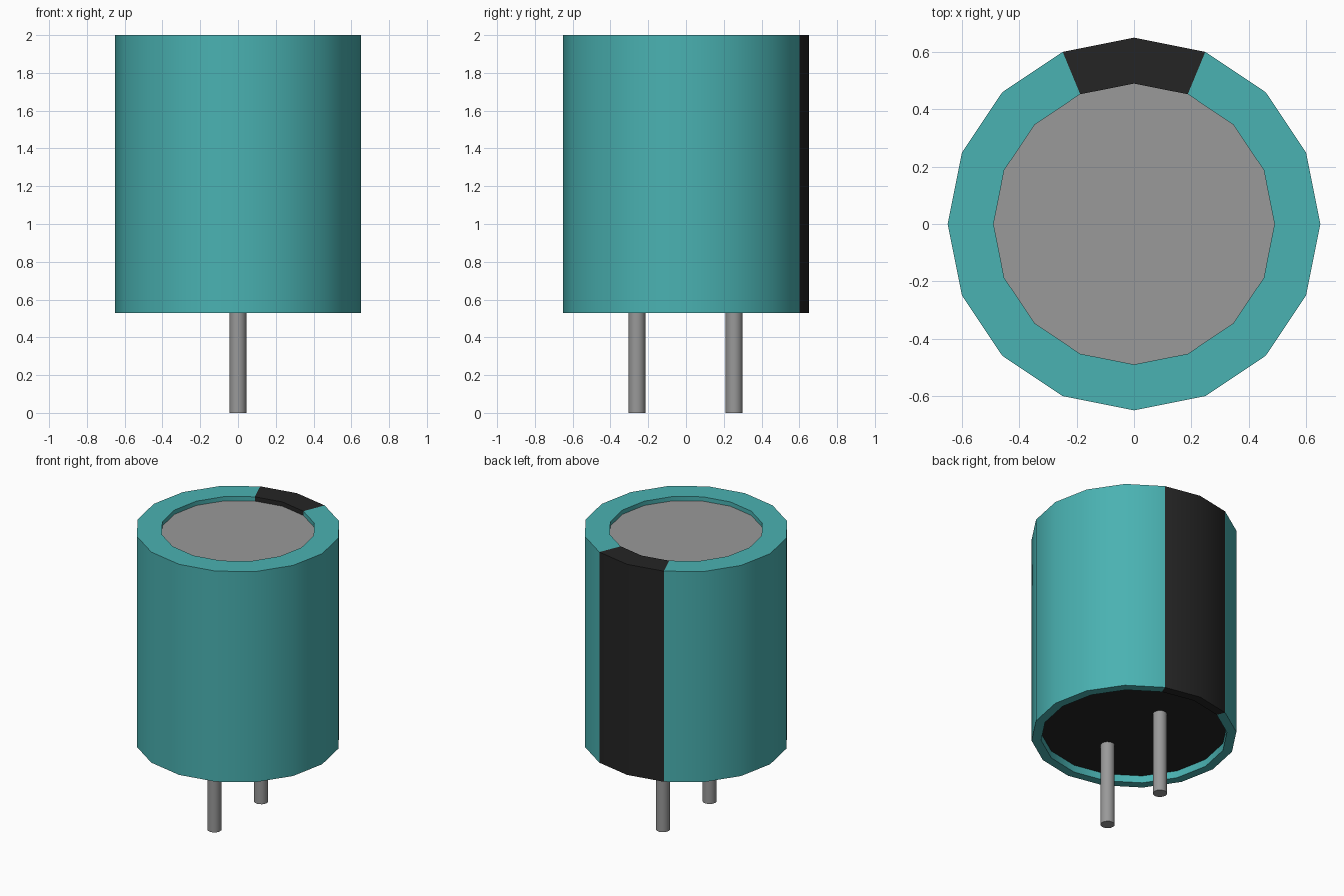
import bpy, bmesh, math
from mathutils import Matrix

cube = bpy.data.objects.get("Cube")
if cube:
    bpy.data.objects.remove(cube, do_unlink=True)

SIDES = 16


def material(name, rgb):
    m = bpy.data.materials.new(name)
    m.use_nodes = True
    m.diffuse_color = (*rgb, 1)
    m.node_tree.nodes["Principled BSDF"].inputs["Base Color"].default_value = (*rgb, 1)
    return m


teal = material("teal sleeve", (0.068, 0.445, 0.445))
black = material("black", (0.018, 0.018, 0.018))
grey = material("grey metal", (0.32, 0.32, 0.32))


def finish(bm, name, mats):
    me = bpy.data.meshes.new(name)
    bm.to_mesh(me)
    bm.free()
    ob = bpy.data.objects.new(name, me)
    bpy.context.collection.objects.link(ob)
    for m in mats:
        me.materials.append(m)
    bpy.ops.object.select_all(action='DESELECT')
    ob.select_set(True)
    bpy.context.view_layer.objects.active = ob
    bpy.ops.object.shade_smooth_by_angle(angle=math.radians(30))


def disc(name, radius, z, mat, up):
    bm = bmesh.new()
    bmesh.ops.create_circle(bm, cap_ends=True, segments=SIDES, radius=radius,
                            matrix=Matrix.Translation((0, 0, z)))
    bm.normal_update()
    for f in bm.faces:
        if (f.normal.z > 0) != up:
            f.normal_flip()
    finish(bm, name, [mat])


# Sleeve: lathed wall with a lip at each end and a black stripe at the back
profile = [(0.49, 1.97), (0.49, 2.0), (0.65, 2.0), (0.65, 0.53), (0.59, 0.53), (0.59, 0.58)]
bm = bmesh.new()
rings = []
for i in range(SIDES):
    a = 2 * math.pi * i / SIDES
    rings.append([bm.verts.new((r * math.cos(a), r * math.sin(a), z)) for r, z in profile])
for i in range(SIDES):
    p, q = rings[i], rings[(i + 1) % SIDES]
    for j in range(len(profile) - 1):
        f = bm.faces.new((p[j], p[j + 1], q[j + 1], q[j]))
        c = f.calc_center_median()
        f.material_index = 1 if abs(c.x) < 0.4 * c.y else 0
finish(bm, "sleeve", [teal, black])

# Recessed end plates
disc("top_plate", 0.49, 1.97, grey, True)
disc("base_plate", 0.59, 0.58, black, False)

# Wire leads
for name, y in (("front_lead", -0.26), ("back_lead", 0.255)):
    bm = bmesh.new()
    bmesh.ops.create_cone(bm, cap_ends=True, segments=16, radius1=0.045, radius2=0.045,
                          depth=0.58, matrix=Matrix.Translation((0, y, 0.29)))
    finish(bm, name, [grey])
